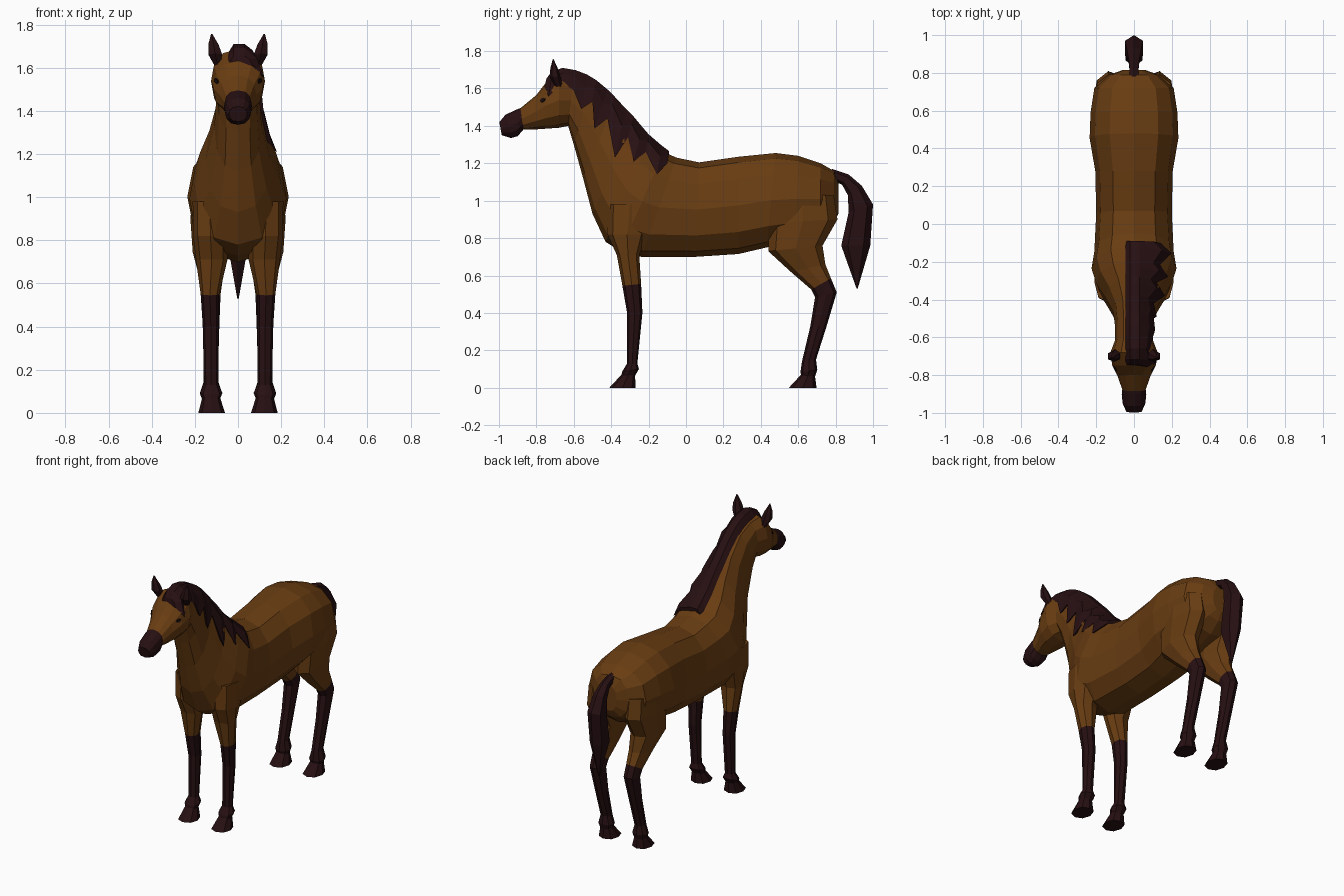
import bpy, bmesh, math
from mathutils import Vector
from mathutils.bvhtree import BVHTree


def material(name, rgb):
    m = bpy.data.materials.new(name)
    m.diffuse_color = (*rgb, 1)
    return m


COAT = material("brown_coat", (0.14, 0.046, 0.006))
DARK = material("dark_hair", (0.02, 0.005, 0.006))
EYE = material("black_eye", (0.008, 0.003, 0.003))


def skin(name, rings, mats, dark_from=99, mirror=False):
    """Join closed rings of points; bands from index dark_from use the second material."""
    bm = bmesh.new()
    rows = [[bm.verts.new(p) for p in r] for r in rings]
    n = len(rows[0])
    for i in range(len(rows) - 1):
        a, b = rows[i], rows[i + 1]
        for j in range(n):
            k = (j + 1) % n
            f = bm.faces.new((a[j], a[k], b[k], b[j]))
            f.material_index = int(i >= dark_from)
    bm.faces.new(rows[0])
    bm.faces.new(rows[-1]).material_index = int(len(rows) > dark_from)
    bmesh.ops.recalc_face_normals(bm, faces=bm.faces)
    tree = BVHTree.FromBMesh(bm)
    me = bpy.data.meshes.new(name)
    bm.to_mesh(me)
    bm.free()
    for m in mats:
        me.materials.append(m)
    ob = bpy.data.objects.new(name, me)
    bpy.context.collection.objects.link(ob)
    if mirror:
        ob.modifiers.new("mirror", 'MIRROR').use_mirror_merge = False
    return ob, tree


def power(v, p):
    return math.copysign(abs(v) ** p, v)


def ovals(sections, sides, p=0.9):
    """Section = (y, z) of one end, (y, z) of the other end, half width, centre x."""
    rings = []
    for y0, z0, y1, z1, w, x in sections:
        ring = []
        for i in range(sides):
            a = math.tau * i / sides
            c, s = power(math.cos(a), p), power(math.sin(a), p)
            ring.append((x + w * s, (y0 + y1) / 2 + c * (y0 - y1) / 2,
                         (z0 + z1) / 2 + c * (z0 - z1) / 2))
        rings.append(ring)
    return rings


# Trunk, neck and head in one loft from rump to nose; muzzle is dark
body = [
    (.815, 1.10, .815, .93, .06), (.79, 1.16, .79, .88, .13),
    (.72, 1.20, .72, .82, .21), (.60, 1.24, .58, .78, .23),
    (.48, 1.255, .43, .75, .235), (.28, 1.235, .28, .715, .205),
    (.07, 1.205, .05, .70, .20), (-.05, 1.23, -.24, .70, .21),
    (-.12, 1.26, -.35, .73, .225), (-.20, 1.33, -.43, .78, .20),
    (-.28, 1.42, -.50, .93, .15), (-.38, 1.53, -.55, 1.12, .11),
    (-.49, 1.63, -.60, 1.30, .10), (-.60, 1.67, -.63, 1.40, .10),
    (-.68, 1.685, -.68, 1.39, .125), (-.75, 1.63, -.75, 1.385, .115),
    (-.80, 1.565, -.82, 1.38, .085), (-.885, 1.495, -.87, 1.38, .062),
    (-.90, 1.49, -.90, 1.345, .065), (-.965, 1.46, -.935, 1.335, .06),
    (-.998, 1.42, -.985, 1.35, .042)]
_, tree = skin("body", ovals([(*s, 0) for s in body], 12, .87), [COAT, DARK], 17)

# Front legs: sections run front point to back point, dark below the knee
front = [
    (-.42, .98, -.18, .98, .08, .13), (-.42, .82, -.21, .82, .08, .128),
    (-.37, .71, -.25, .71, .073, .122), (-.34, .545, -.24, .555, .043, .13),
    (-.315, .40, -.233, .40, .037, .126), (-.315, .13, -.26, .13, .034, .124),
    (-.342, .085, -.252, .10, .052, .124), (-.345, .07, -.272, .065, .042, .124),
    (-.41, 0, -.27, 0, .062, .122)]
skin("front_legs", ovals(front, 8), [COAT, DARK], 3, True)

# Hind legs with broad thigh and backward hock, dark from the hock down
hind = [
    (.46, 1.03, .79, 1.03, .08, .135), (.44, .88, .81, .90, .085, .135),
    (.44, .73, .73, .76, .078, .132), (.56, .62, .745, .66, .057, .125),
    (.67, .525, .775, .585, .045, .125), (.69, .485, .806, .51, .042, .125),
    (.665, .33, .752, .33, .036, .125), (.62, .14, .695, .15, .034, .125),
    (.612, .085, .702, .095, .052, .125), (.615, .07, .69, .06, .042, .125),
    (.55, 0, .698, 0, .062, .122)]
skin("hind_legs", ovals(hind, 8), [COAT, DARK], 4, True)

# Tail
tail = [
    (.78, 1.17, .78, 1.11, .025, 0), (.87, 1.14, .835, 1.085, .03, 0),
    (.94, 1.08, .865, 1.03, .042, 0), (1.0, .98, .87, .94, .054, 0),
    (.985, .76, .83, .76, .05, 0), (.918, .53, .912, .53, .004, 0)]
skin("tail", ovals(tail, 6), [DARK])

# Mane: crest (y, z), lower edge (y, z, x); edges alternate lock tips and gaps
mane = [
    (-.09, 1.265, -.10, 1.20, .14), (-.13, 1.295, -.155, 1.14, .20),
    (-.20, 1.355, -.215, 1.26, .138), (-.23, 1.39, -.28, 1.21, .18),
    (-.28, 1.45, -.31, 1.34, .12), (-.32, 1.49, -.38, 1.23, .163),
    (-.38, 1.555, -.42, 1.44, .105), (-.42, 1.595, -.49, 1.385, .12),
    (-.48, 1.645, -.50, 1.53, .105), (-.53, 1.675, -.56, 1.49, .112),
    (-.59, 1.698, -.60, 1.59, .10), (-.66, 1.71, -.66, 1.63, .09),
    (-.715, 1.692, -.735, 1.555, .12), (-.745, 1.655, -.757, 1.61, .07)]
rings = []
for cy, cz, ly, lz, lx in mane:
    my, mz = cy + .35 * (ly - cy), cz + .35 * (lz - cz)
    rings.append([(-.045, cy, cz - .04), (-.02, cy, cz), (.03, cy, cz),
                  (lx * .74, my, mz), (lx, ly, lz)])
skin("mane", rings, [DARK])

# Ears
ear = [
    (-.70, 1.61, -.66, 1.61, .016, .095), (-.73, 1.665, -.67, 1.66, .036, .106),
    (-.725, 1.71, -.682, 1.70, .027, .114), (-.712, 1.757, -.708, 1.757, .003, .122)]
skin("ears", ovals(ear, 6), [DARK], mirror=True)

# Eyes: thin almond plates resting on the head surface
loc, normal, _, _ = tree.find_nearest(Vector((.11, -.772, 1.54)))
along = Vector((0, -1, -.35))
along = (along - normal * along.dot(normal)).normalized()
across = normal.cross(along)
plate = []
for h in (-.003, .005):
    plate.append([loc + normal * h + along * .018 * math.cos(a) + across * .011 * math.sin(a)
                  for a in (math.tau * i / 6 for i in range(6))])
skin("eyes", plate, [EYE], mirror=True)
